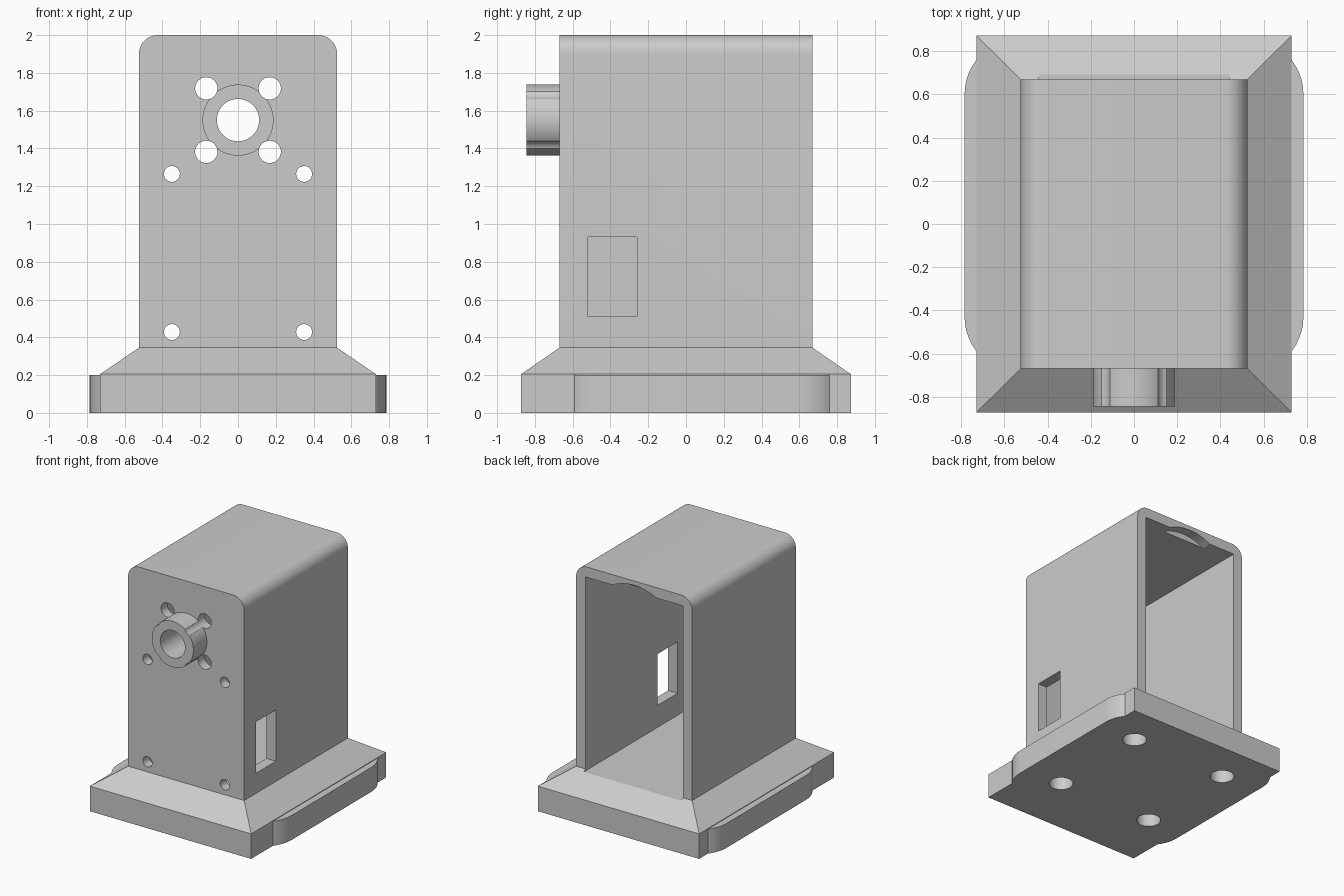
import bpy, bmesh, math
from mathutils import Matrix, Vector

cube = bpy.data.objects.get("Cube")
if cube:
    bpy.data.objects.remove(cube, do_unlink=True)

grey = bpy.data.materials.new("light grey")
grey.use_nodes = True
grey.diffuse_color = (0.6, 0.6, 0.6, 1)
grey.node_tree.nodes["Principled BSDF"].inputs["Base Color"].default_value = (0.6, 0.6, 0.6, 1)


def make(name, bm):
    bmesh.ops.recalc_face_normals(bm, faces=bm.faces)
    mesh = bpy.data.meshes.new(name)
    bm.to_mesh(mesh)
    bm.free()
    mesh.materials.append(grey)
    obj = bpy.data.objects.new(name, mesh)
    bpy.context.collection.objects.link(obj)
    return obj


def box(name, low, high):
    bm = bmesh.new()
    low, high = Vector(low), Vector(high)
    bmesh.ops.create_cube(bm, size=1, matrix=Matrix.Translation((low + high) / 2)
                          @ Matrix.Diagonal((high - low).to_4d()))
    return make(name, bm)


def cylinder(name, centre, radius, depth, along_y=True, sides=64):
    bm = bmesh.new()
    turn = Matrix.Rotation(math.pi / 2, 4, 'X') if along_y else Matrix()
    bmesh.ops.create_cone(bm, cap_ends=True, segments=sides, radius1=radius, radius2=radius,
                          depth=depth, matrix=Matrix.Translation(centre) @ turn)
    return make(name, bm)


def extrude(name, points, offset):
    bm = bmesh.new()
    face = bm.faces.new([bm.verts.new(p) for p in points])
    result = bmesh.ops.extrude_face_region(bm, geom=[face], use_keep_orig=True)
    verts = [g for g in result["geom"] if isinstance(g, bmesh.types.BMVert)]
    bmesh.ops.translate(bm, verts=verts, vec=offset)
    return make(name, bm)


def arc(cx, cy, radius, start, steps=12):
    angles = [math.radians(start + 90 * i / steps) for i in range(steps + 1)]
    return [(cx + radius * math.cos(a), cy + radius * math.sin(a)) for a in angles]


def combine(target, tool, operation='DIFFERENCE'):
    mod = target.modifiers.new("combine", 'BOOLEAN')
    mod.object, mod.operation, mod.solver = tool, operation, 'EXACT'
    bpy.context.view_layer.objects.active = target
    bpy.ops.object.modifier_apply(modifier=mod.name)
    bpy.data.objects.remove(tool, do_unlink=True)


def cavity():
    return box("cavity_cutter", (-0.44, -0.59, 0.33), (0.44, 1, 1.915))


SHAFT = 1.55          # height of the shaft axis
FRONT = -0.67         # front face of the housing

# Base: slab with sloped shoulders
bm = bmesh.new()
rings = [[bm.verts.new((sx * x, sy * y, z)) for sx, sy in ((-1, -1), (1, -1), (1, 1), (-1, 1))]
         for x, y, z in ((0.73, 0.873, 0), (0.73, 0.873, 0.205), (0.525, 0.67, 0.345))]
bm.faces.new(rings[0])
bm.faces.new(rings[-1])
for lower, upper in zip(rings, rings[1:]):
    for i in range(4):
        j = (i + 1) % 4
        bm.faces.new((lower[i], lower[j], upper[j], upper[i]))
base = make("base", bm)

# Rounded plate that bulges out of both sides of the slab
outline = (arc(0.525, 0.6, 0.26, 0) + arc(-0.525, 0.6, 0.26, 90)
           + arc(-0.525, -0.43, 0.26, 180) + arc(0.525, -0.43, 0.26, 270))
combine(base, extrude("side_bulges", [(x, y, 0) for x, y in outline], (0, 0, 0.2)), 'UNION')

# Blind mounting holes under the base
for x in (-0.44, 0.44):
    for y in (-0.35, 0.53):
        combine(base, cylinder("foot_hole", (x, y, 0), 0.092, 0.36, along_y=False))
combine(base, cavity())

# Housing with rounded top edges, open at the back
profile = ([(-0.525, 0.345), (0.525, 0.345)]
           + arc(0.425, 1.9, 0.1, 0) + arc(-0.425, 1.9, 0.1, 90))
housing = extrude("housing", [(x, FRONT, z) for x, z in profile], (0, -2 * FRONT, 0))
combine(housing, cavity())
combine(housing, box("window_cutter", (0.3, -0.52, 0.51), (0.7, -0.26, 0.93)))
combine(housing, cylinder("rim_notch", (0, 0.69, SHAFT), 0.415, 0.2, sides=96))

# Shaft collar on the front
boss = cylinder("shaft_collar", (0, FRONT - 0.0875, SHAFT), 0.188, 0.175)

# Shaft bore and motor screw holes pass through collar and front wall
for part in (housing, boss):
    combine(part, cylinder("bore", (0, FRONT, SHAFT), 0.112, 0.6))
    for sx in (-1, 1):
        for sz in (-1, 1):
            combine(part, cylinder("screw_hole", (sx * 0.168, FRONT, SHAFT + sz * 0.168),
                                   0.059, 0.6, sides=40))

# Small corner holes in the front wall
for x in (-0.35, 0.35):
    for z in (0.428, 1.265):
        combine(housing, cylinder("corner_hole", (x, FRONT, z), 0.042, 0.4, sides=32))

# Smooth the round surfaces, keep edges sharp
bpy.ops.object.select_all(action='DESELECT')
for part in (base, housing, boss):
    part.select_set(True)
bpy.context.view_layer.objects.active = housing
bpy.ops.object.shade_smooth_by_angle(angle=math.radians(25))
